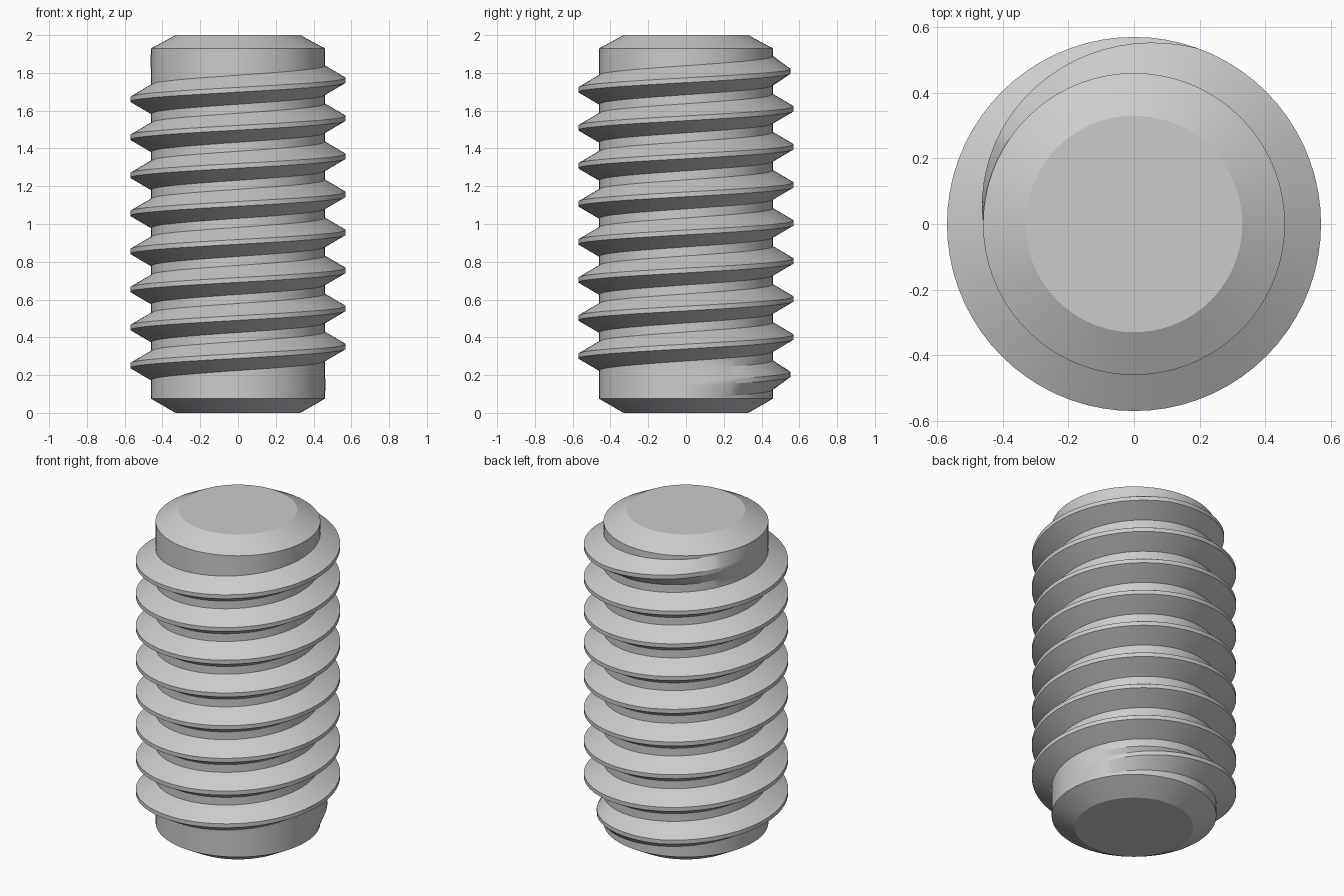
import bpy, bmesh, math

old = bpy.data.objects.get("Cube")
if old:
    bpy.data.objects.remove(old, do_unlink=True)

SEG = 72                      # columns per turn
STEPS = SEG * 17 // 2         # eight and a half turns of thread
PITCH = 0.2014
START_Z = 0.15
CORE_R, CREST_R, TIP_R = 0.46, 0.57, 0.33
CHAMFER_LOW, CHAMFER_HIGH, HEIGHT = 0.075, 1.93, 2.0
BASE_HALF, CREST_HALF = 0.077, 0.0125
RUNOUT = SEG * 110 / 360      # columns over which the thread fades in and out

bm = bmesh.new()


def point(r, column, z):
    a = math.tau * column / SEG
    return bm.verts.new((r * math.cos(a), r * math.sin(a), z))


def ring(r, z):
    return [point(r, i, z) for i in range(SEG)]


def thread_section(i):
    """Trapezoid section: lower root, lower crest, upper crest, upper root."""
    fade = min(1, i / RUNOUT, (STEPS - i) / RUNOUT)
    crest = CORE_R + (CREST_R - CORE_R) * fade
    z = START_Z + PITCH * i / SEG
    low = max(z - BASE_HALF, CHAMFER_LOW + 0.005)
    high = min(z + BASE_HALF, CHAMFER_HIGH - 0.005)
    return [point(CORE_R, i, low), point(crest, i, z - CREST_HALF),
            point(crest, i, z + CREST_HALF), point(CORE_R, i, high)]


# Chamfered ends
bottom_tip, bottom = ring(TIP_R, 0), ring(CORE_R, CHAMFER_LOW)
top, top_tip = ring(CORE_R, CHAMFER_HIGH), ring(TIP_R, HEIGHT)
for lower, upper in ((bottom_tip, bottom), (top, top_tip)):
    for i in range(SEG):
        j = (i + 1) % SEG
        bm.faces.new((lower[i], lower[j], upper[j], upper[i]))
bm.faces.new(bottom_tip[::-1])
bm.faces.new(top_tip)

# Thread flanks and crest, with the core wall between the turns
thread = [thread_section(i) for i in range(STEPS + 1)]
for i in range(STEPS):
    a, b = thread[i], thread[i + 1]
    for k in range(3):
        bm.faces.new((a[k], b[k], b[k + 1], a[k + 1]))
    c, d = i % SEG, (i + 1) % SEG
    # Wall below this stretch of thread
    if i < SEG - 1:
        bm.faces.new((bottom[c], bottom[d], b[0], a[0]))
    elif i == SEG - 1:
        bm.faces.new([bottom[c], bottom[d]] + thread[0] + [b[0], a[0]])
    else:
        bm.faces.new((thread[i - SEG][3], thread[i - SEG + 1][3], b[0], a[0]))
    # Wall above the last turn
    if i == STEPS - SEG:
        bm.faces.new([a[3], b[3], top[d], top[c]] + thread[STEPS][::-1])
    elif i > STEPS - SEG:
        bm.faces.new((a[3], b[3], top[d], top[c]))

bmesh.ops.recalc_face_normals(bm, faces=bm.faces)
mesh = bpy.data.meshes.new("threaded_set_screw")
bm.to_mesh(mesh)
bm.free()
screw = bpy.data.objects.new("threaded_set_screw", mesh)
bpy.context.collection.objects.link(screw)

# Plain grey metal
grey = bpy.data.materials.new("light_grey")
grey.use_nodes = True
colour = (0.6, 0.6, 0.6, 1)
grey.diffuse_color = colour
for node in grey.node_tree.nodes:
    if node.type == 'BSDF_PRINCIPLED':
        node.inputs["Base Color"].default_value = colour
mesh.materials.append(grey)

# Smooth walls with crisp thread and chamfer edges
bpy.ops.object.select_all(action='DESELECT')
screw.select_set(True)
bpy.context.view_layer.objects.active = screw
bpy.ops.object.shade_smooth_by_angle(angle=math.radians(25))
